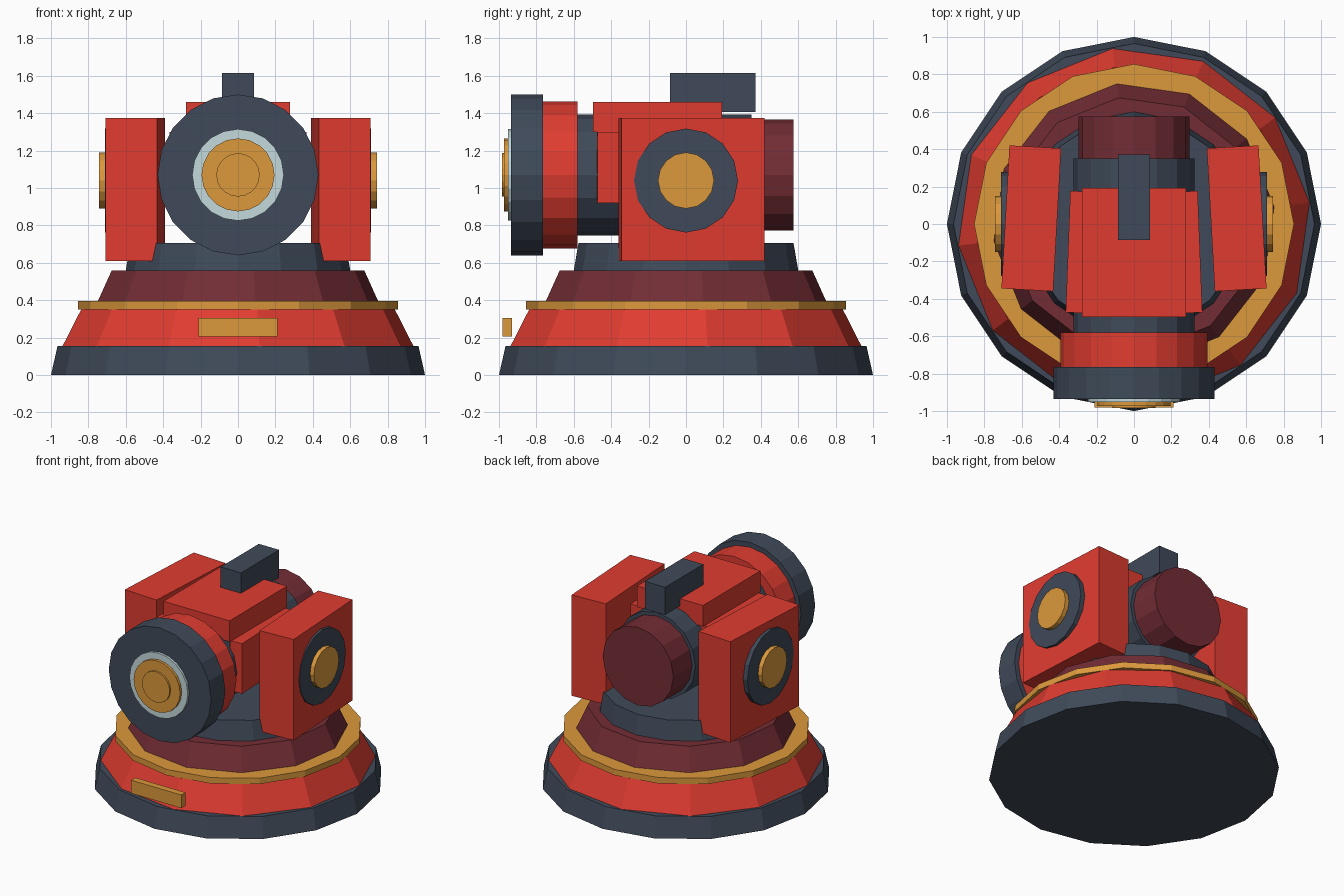
import bpy, bmesh, math
from mathutils import Matrix, Vector

if "Cube" in bpy.data.objects:
    bpy.data.objects.remove(bpy.data.objects["Cube"])


def material(name, rgb):
    m = bpy.data.materials.new(name)
    m.diffuse_color = (*rgb, 1)
    m.use_nodes = True
    m.node_tree.nodes["Principled BSDF"].inputs["Base Color"].default_value = m.diffuse_color
    return m


SLATE = material("slate", (0.05, 0.068, 0.1))
RED = material("red", (0.74, 0.045, 0.03))
MAROON = material("maroon", (0.17, 0.026, 0.035))
AMBER = material("amber", (0.72, 0.32, 0.045))
GLASS = material("glass", (0.55, 0.70, 0.72))


def finish(bm, name, mat):
    bmesh.ops.recalc_face_normals(bm, faces=bm.faces)
    me = bpy.data.meshes.new(name)
    bm.to_mesh(me)
    bm.free()
    me.materials.append(mat)
    ob = bpy.data.objects.new(name, me)
    bpy.context.collection.objects.link(ob)
    return ob


def drum(name, mat, axis, start, end, r1, r2=None, sides=16, turn=0, centre=(0, 0)):
    """Flat-faced frustum from start to end along an axis; centre gives the other two coordinates."""
    r2 = r1 if r2 is None else r2
    bm = bmesh.new()
    rings = []
    for h, r in ((start, r1), (end, r2)):
        ring = []
        for i in range(sides):
            t = math.radians(turn + 90) + math.tau * i / sides
            a, b = centre[0] + r * math.cos(t), centre[1] + r * math.sin(t)
            co = {"x": (h, a, b), "y": (a, h, b), "z": (a, b, h)}[axis]
            ring.append(bm.verts.new(co))
        rings.append(ring)
        bm.faces.new(ring)
    for i in range(sides):
        j = (i + 1) % sides
        bm.faces.new((rings[0][i], rings[0][j], rings[1][j], rings[1][i]))
    return finish(bm, name, mat)


def box(name, mat, centre, size, yaw=0):
    bm = bmesh.new()
    m = Matrix.Translation(Vector(centre)) @ Matrix.Rotation(math.radians(yaw), 4, "Z")
    bmesh.ops.create_cube(bm, size=1, matrix=m @ Matrix.Diagonal((*size, 1)))
    return finish(bm, name, mat)


# Stepped base
drum("base_foot", SLATE, "z", 0, 0.155, 1.0, 0.965)
drum("base_skirt", RED, "z", 0.155, 0.35, 0.945, 0.845, sides=12, turn=7)
drum("base_trim_ring", AMBER, "z", 0.35, 0.395, 0.855)
drum("base_collar", MAROON, "z", 0.395, 0.56, 0.755, 0.68, sides=12, turn=7)
drum("turntable", SLATE, "z", 0.56, 0.705, 0.60, 0.575)
box("base_plate", AMBER, (0, -0.955, 0.255), (0.42, 0.05, 0.10))

# Yoke arms, pivots and cheek plates on both sides
for side, s in (("left", -1), ("right", 1)):
    box(side + "_yoke_arm", RED, (s * 0.549, 0.03, 0.9925), (0.277, 0.766, 0.765), s * 3.2)
    drum(side + "_pivot_disc", SLATE, "x", s * 0.60, s * 0.71, 0.278, centre=(0, 1.04))
    drum(side + "_pivot_hub", AMBER, "x", s * 0.70, s * 0.742, 0.15, centre=(0, 1.04))
    box(side + "_cheek_plate", RED, (s * 0.303, -0.15, 1.11), (0.10, 0.65, 0.38), s * 2.2)

# Barrel body along y
mid = (0, 1.07)
drum("rear_cap", MAROON, "y", 0.33, 0.575, 0.297, centre=mid)
drum("barrel", SLATE, "y", -0.58, 0.35, 0.324, centre=mid)
drum("barrel_band", RED, "y", -0.765, -0.58, 0.393, sides=20, centre=mid)
drum("front_ring", SLATE, "y", -0.935, -0.765, 0.43, sides=20, centre=mid)

# Stacked lens discs
drum("lens_rim", GLASS, "y", -0.952, -0.93, 0.245, sides=20, centre=mid)
drum("lens", AMBER, "y", -0.972, -0.94, 0.195, sides=20, centre=mid)
drum("lens_core", AMBER, "y", -0.985, -0.96, 0.116, sides=20, centre=mid)

# Top cover and sight
box("top_cover", RED, (0, -0.152, 1.38), (0.555, 0.69, 0.16))
box("sight", SLATE, (0, 0.143, 1.51), (0.17, 0.457, 0.21))
